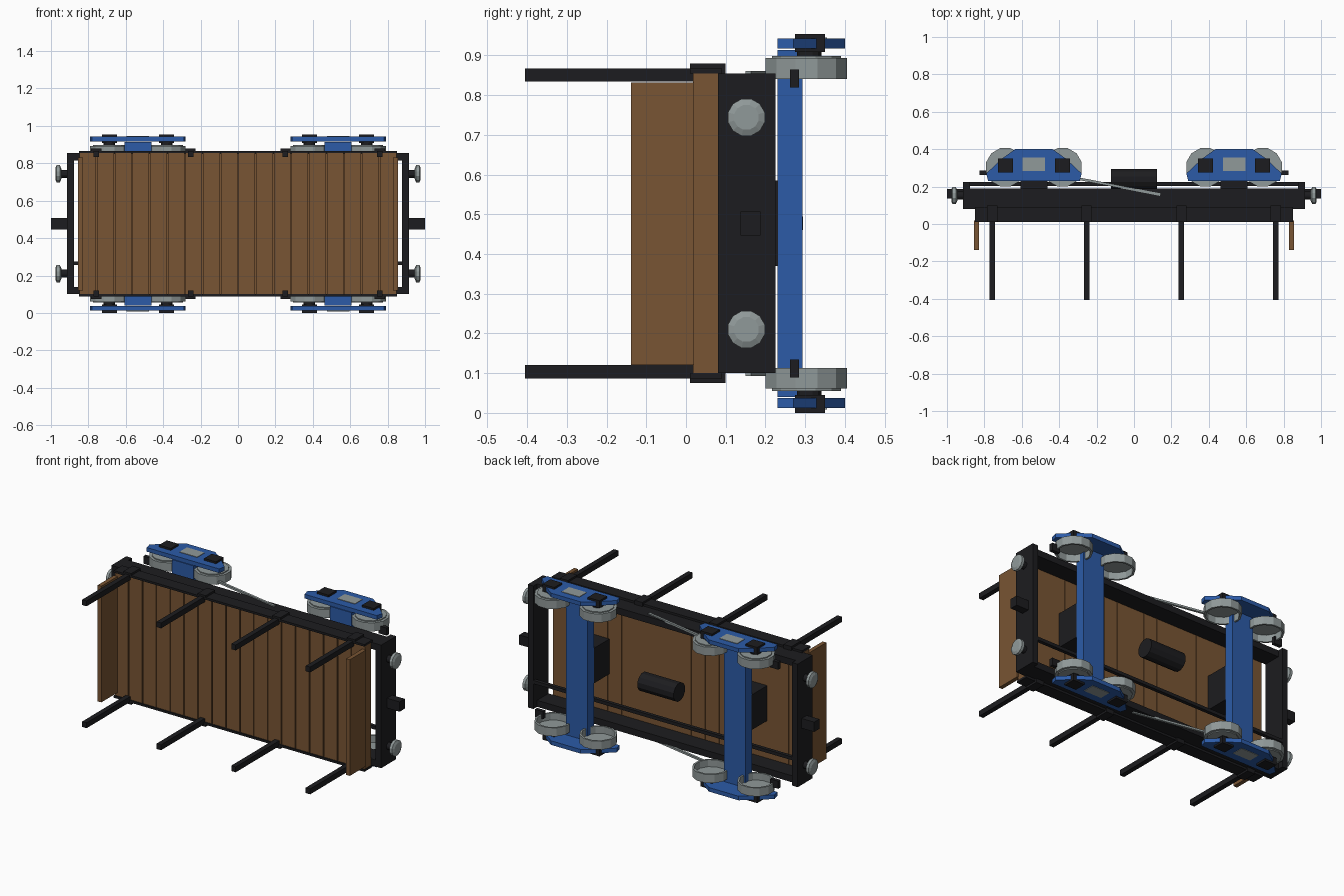
import bpy, bmesh, math
from mathutils import Matrix, Vector

if "Cube" in bpy.data.objects:
    bpy.data.objects.remove(bpy.data.objects["Cube"])

ZC = 0.477  # the wagon lies on its side: length x, width z, its own "up" is -y


def mat(name, col):
    m = bpy.data.materials.new(name)
    m.diffuse_color = (*col, 1)
    m.use_nodes = True
    m.node_tree.nodes["Principled BSDF"].inputs["Base Color"].default_value = m.diffuse_color
    return m


BLACK = mat("black_iron", (0.012, 0.012, 0.014))
BLUE = mat("blue_paint", (0.025, 0.105, 0.39))
WOOD = mat("deck_wood", (0.19, 0.09, 0.033))
STEEL = mat("steel", (0.28, 0.32, 0.32))


def finish(name, bm, m):
    bmesh.ops.recalc_face_normals(bm, faces=bm.faces)
    me = bpy.data.meshes.new(name)
    bm.to_mesh(me)
    bm.free()
    me.materials.append(m)
    ob = bpy.data.objects.new(name, me)
    bpy.context.collection.objects.link(ob)
    return ob


def box(name, x, y, z, m):
    bm = bmesh.new()
    bmesh.ops.create_cube(bm, size=1)
    for v in bm.verts:
        for i, (a, b) in enumerate((x, y, z)):
            v.co[i] = a if v.co[i] < 0 else b
    return finish(name, bm, m)


def lathe(name, centre, axis, rings, m, n=12):
    """Flat-sided turned part: rings are (radius, distance along axis)."""
    bm = bmesh.new()
    loops = []
    for r, d in rings:
        loop = []
        for i in range(n):
            a = 2 * math.pi * (i + 0.5) / n
            u, v = r * math.cos(a), r * math.sin(a)
            off = (u, v, d) if axis == 'z' else (d, u, v)
            loop.append(bm.verts.new(Vector(centre) + Vector(off)))
        loops.append(loop)
    for a, b in zip(loops, loops[1:]):
        for i in range(n):
            bm.faces.new((a[i], a[(i + 1) % n], b[(i + 1) % n], b[i]))
    bm.faces.new(loops[0])
    bm.faces.new(loops[-1])
    return finish(name, bm, m)


def prism(name, pts, z0, z1, m):
    bm = bmesh.new()
    f = bm.faces.new([bm.verts.new((x, y, z0)) for x, y in pts])
    ext = bmesh.ops.extrude_face_region(bm, geom=[f])
    vs = [g for g in ext['geom'] if isinstance(g, bmesh.types.BMVert)]
    bmesh.ops.translate(bm, verts=vs, vec=(0, 0, z1 - z0))
    return finish(name, bm, m)


def mirror_z(ob):
    """Copy the part to the other side of the wagon."""
    me = ob.data.copy()
    me.transform(Matrix.Translation((0, 0, 2 * ZC)) @ Matrix.Scale(-1, 4, (0, 0, 1)))
    me.flip_normals()
    bpy.context.collection.objects.link(bpy.data.objects.new(ob.name + "_far", me))


def span(s, a, b):
    return tuple(sorted((s * a, s * b)))


# deck planks
N = 18
w = 1.7 / N
for i in range(N):
    x0 = -0.85 + i * w
    box("deck_plank", (x0 + 0.003, x0 + w - 0.003), (0.018, 0.08), (0.1, 0.854), WOOD)
box("deck_base", (-0.848, 0.848), (0.03, 0.078), (0.102, 0.852), WOOD)

# long sills, deck edge rails
mirror_z(box("side_sill", (-0.88, 0.88), (0.08, 0.19), (0.1, 0.14), BLACK))
mirror_z(box("deck_edge_rail", (-0.85, 0.85), (0.01, 0.09), (0.087, 0.1), BLACK))

# stakes in their pockets
for x in (-0.758, -0.253, 0.253, 0.758):
    mirror_z(box("stake", (x - 0.015, x + 0.015), (-0.405, 0.02), (0.087, 0.12), BLACK))
    mirror_z(box("stake_pocket", (x - 0.027, x + 0.027), (0.01, 0.1), (0.075, 0.1), BLACK))

# slanting brake rods beside the sills
bm = bmesh.new()
bmesh.ops.create_cube(bm, size=1)
p, q = Vector((-0.3, 0.243, 0.099)), Vector((0.14, 0.157, 0.099))
bm.transform(Matrix.Translation((p + q) / 2)
             @ Matrix.Rotation(math.atan2(q.y - p.y, q.x - p.x), 4, 'Z')
             @ Matrix.Diagonal(((q - p).length, 0.014, 0.012, 1)))
mirror_z(finish("brake_rod", bm, STEEL))

# brake pipe and air tank under the floor
box("brake_pipe", (-0.9, 0.9), (0.203, 0.225), (0.255, 0.275), BLACK)
lathe("air_tank", (0, 0.24, ZC), 'x', [(0.057, -0.123), (0.057, 0.123)], BLACK)

for s in (-1, 1):
    # wagon ends
    box("end_board", span(s, 0.83, 0.855), (-0.138, 0.02), (0.12, 0.832), WOOD)
    box("headstock", span(s, 0.877, 0.915), (0.08, 0.225), (0.1, 0.854), BLACK)
    box("coupler", span(s, 0.91, 1.0), (0.137, 0.187), (0.447, 0.507), BLACK)
    mirror_z(lathe("buffer_stem", (0, 0.152, 0.21), 'x',
                   [(0.022, s * 0.91), (0.022, s * 0.955)], BLACK))
    mirror_z(lathe("buffer_head", (0, 0.152, 0.21), 'x',
                   [(0.03, s * 0.945), (0.048, s * 0.953), (0.048, s * 0.97),
                    (0.032, s * 0.977)], STEEL))

    # bogie bolsters
    c = s * 0.535
    box("bolster_pad", (c - 0.072, c + 0.072), (0.08, 0.232), (0.37, 0.585), BLACK)
    box("bogie_bolster", (c - 0.072, c + 0.072), (0.23, 0.293), (0.04, 0.914), BLUE)

    # bogie side frames
    half = [(0.245, 0.23), (0.255, 0.27), (0.17, 0.35), (0.1, 0.4)]
    pts = [(c + x, y) for x, y in half] + [(c - x, y) for x, y in reversed(half)]
    mirror_z(prism("bogie_side_frame", pts, 0.012, 0.037, BLUE))
    mirror_z(box("spring_panel", (c - 0.06, c + 0.06), (0.283, 0.355), (0.009, 0.03), STEEL))
    mirror_z(box("brake_shoe", span(s, 0.77, 0.825), (0.262, 0.285), (0.089, 0.135), BLACK))

    # wheels, axle stubs and axle boxes
    for k in (-1, 1):
        x = c + k * 0.153
        mirror_z(lathe("wheel", (x, 0.303, 0), 'z',
                       [(0.09, 0.055), (0.09, 0.061), (0.106, 0.061), (0.106, 0.113),
                        (0.094, 0.113), (0.094, 0.07)], STEEL))
        mirror_z(lathe("axle_stub", (x, 0.31, 0), 'z', [(0.032, 0.02), (0.032, 0.057)], BLACK))
        mirror_z(box("axle_box", (x - 0.04, x + 0.04), (0.275, 0.35), (0.0, 0.045), BLACK))
